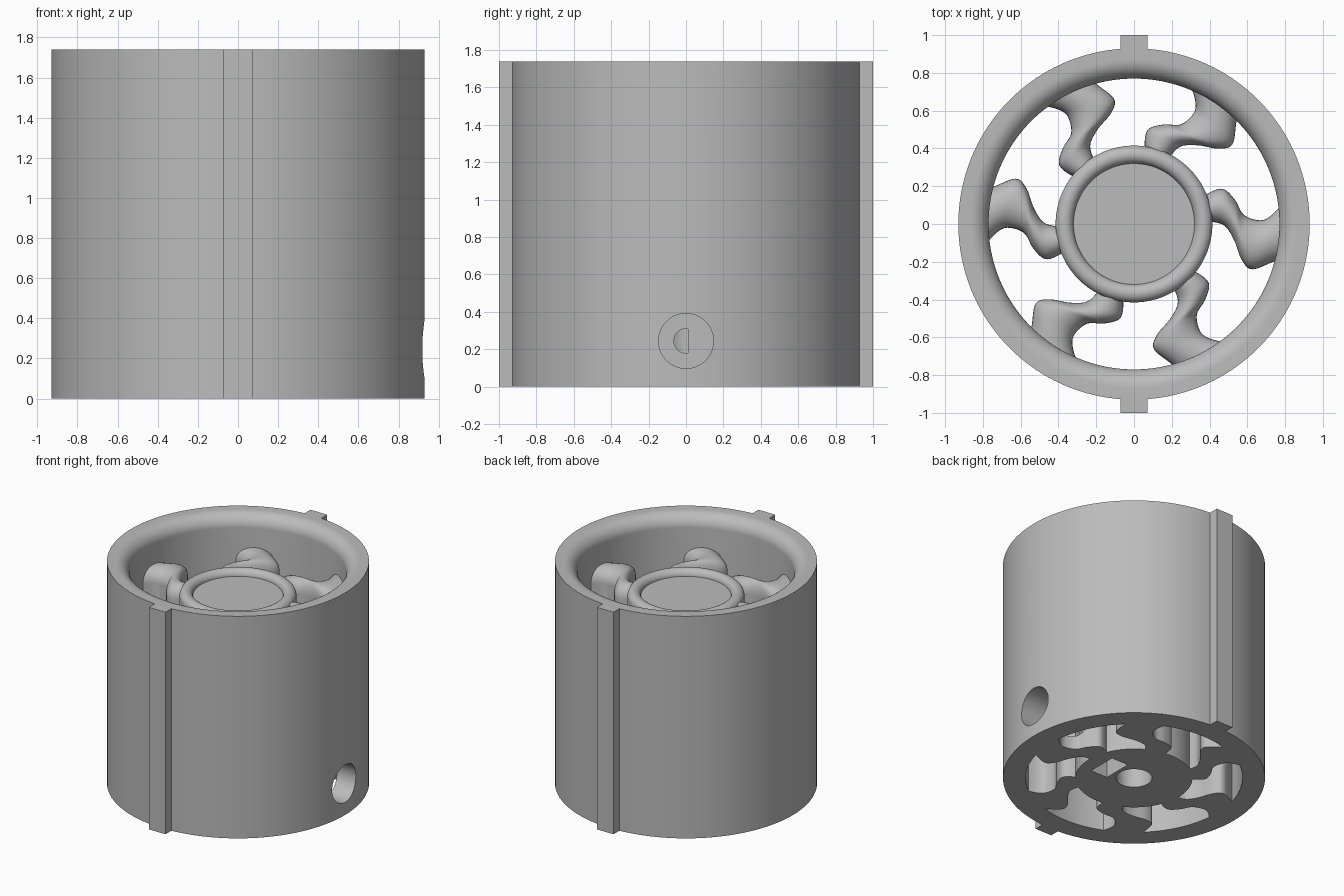
import bpy, bmesh, math
from mathutils import Matrix, Vector

cube = bpy.data.objects.get("Cube")
if cube:
    bpy.data.objects.remove(cube, do_unlink=True)

grey = bpy.data.materials.new("plain grey")
grey.use_nodes = True
COLOUR = (0.5, 0.5, 0.5, 1)
grey.diffuse_color = COLOUR
grey.node_tree.nodes["Principled BSDF"].inputs["Base Color"].default_value = COLOUR

HEIGHT, WALL_OUT, WALL_IN = 1.74, 0.93, 0.77
HUB_R, HUB_IN, HUB_TOP = 0.415, 0.32, 1.47
BORE_R, BORE_TOP = 0.128, 1.0
HOLE_Z = 0.245


def finish(name, bm):
    bmesh.ops.recalc_face_normals(bm, faces=bm.faces)
    mesh = bpy.data.meshes.new(name)
    bm.to_mesh(mesh)
    bm.free()
    mesh.materials.append(grey)
    obj = bpy.data.objects.new(name, mesh)
    bpy.context.collection.objects.link(obj)
    return obj


def arc(cx, cz, r, start, end, n):
    angles = [math.radians(start + (end - start) * i / n) for i in range(n + 1)]
    return [(cx + r * math.cos(a), cz + r * math.sin(a)) for a in angles]


def lathe(name, profile, steps=128):
    bm = bmesh.new()
    verts = [bm.verts.new((r, 0, z)) for r, z in profile]
    edges = [bm.edges.new(pair) for pair in zip(verts, verts[1:])]
    bmesh.ops.spin(bm, geom=verts + edges, cent=(0, 0, 0), axis=(0, 0, 1),
                   angle=math.tau, steps=steps)
    bmesh.ops.remove_doubles(bm, verts=bm.verts, dist=0.0001)
    return finish(name, bm)


def box(name, low, high):
    bm = bmesh.new()
    low, high = Vector(low), Vector(high)
    bmesh.ops.create_cube(bm, size=1, matrix=Matrix.Translation((low + high) / 2)
                          @ Matrix.Diagonal((high - low).to_4d()))
    return finish(name, bm)


def rod_along_x(name, radius, x0, x1):
    bm = bmesh.new()
    place = Matrix.Translation(((x0 + x1) / 2, 0, HOLE_Z)) @ Matrix.Rotation(math.pi / 2, 4, "Y")
    bmesh.ops.create_cone(bm, cap_ends=True, segments=64, radius1=radius,
                          radius2=radius, depth=x1 - x0, matrix=place)
    return finish(name, bm)


def smooth_path(points, per=6):
    # Catmull-Rom through the points
    pts = [Vector(p) for p in points]
    pts = [2 * pts[0] - pts[1]] + pts + [2 * pts[-1] - pts[-2]]
    out = []
    for a, b, c, d in zip(pts, pts[1:], pts[2:], pts[3:]):
        for i in range(per):
            t = i / per
            out.append(0.5 * (2 * b + (c - a) * t + (2 * a - 5 * b + 4 * c - d) * t ** 2
                              + (3 * b - a - 3 * c + d) * t ** 3))
    return out + [pts[-2]]


def spoke(name, angle):
    # S-shaped vane with a rounded crest, lofted between its two side edges
    side_a = smooth_path([(.36, .12), (.39, .16), (.47, .186), (.535, .127),
                          (.58, .05), (.66, .02), (.72, .04), (.80, .12)])
    side_b = smooth_path([(.37, .01), (.41, .012), (.48, -.01), (.53, -.085),
                          (.57, -.19), (.626, -.24), (.737, -.20), (.82, -.17)])
    base, rise, n = 1.39, 0.1, 14
    bm = bmesh.new()
    rings = []
    for a, b in zip(side_a, side_b):
        ring = [bm.verts.new((*a, 0))]
        for i in range(n + 1):
            t = math.pi * i / n
            p = a.lerp(b, (1 - math.cos(t)) / 2)
            ring.append(bm.verts.new((*p, base + rise * math.sin(t))))
        ring.append(bm.verts.new((*b, 0)))
        rings.append(ring)
    for r, s in zip(rings, rings[1:]):
        for i in range(len(r)):
            j = (i + 1) % len(r)
            bm.faces.new((r[i], r[j], s[j], s[i]))
    bm.faces.new(rings[0])
    bm.faces.new(rings[-1])
    bmesh.ops.rotate(bm, verts=bm.verts, matrix=Matrix.Rotation(angle, 3, "Z"))
    return finish(name, bm)


def cut(obj, cutters):
    bpy.context.view_layer.objects.active = obj
    for cutter in cutters:
        mod = obj.modifiers.new("cut", "BOOLEAN")
        mod.operation, mod.solver, mod.object = "DIFFERENCE", "EXACT", cutter
        bpy.ops.object.modifier_apply(modifier=mod.name)


# Outer wall with a rounded inner lip
lip = 0.1
wall = lathe("outer_wall", [(WALL_OUT, 0), (WALL_OUT, HEIGHT)]
             + arc(WALL_IN + lip, HEIGHT - lip, lip, 90, 180, 12)
             + [(WALL_IN, 0), (WALL_OUT, 0)], 160)

# Hub with a rounded rim and a blind shaft bore
rim_r = (HUB_R - HUB_IN) / 2
hub = lathe("hub", [(0, BORE_TOP), (BORE_R, BORE_TOP), (BORE_R, 0), (HUB_R, 0)]
            + arc(HUB_IN + rim_r, HUB_TOP, rim_r, 0, 180, 16) + [(0, HUB_TOP)])

# Alignment keys, front and back
keys = [box("front_key", (-.072, -1, 0), (.072, -.9, HEIGHT)),
        box("back_key", (-.072, .9, 0), (.072, 1, HEIGHT))]

# Six vanes
spokes = [spoke(f"spoke_{i + 1}", i * math.tau / 6) for i in range(6)]

# Screw access hole, screw hole and nut slot
access = rod_along_x("access_cutter", 0.147, 0.37, 1.1)
screw = rod_along_x("screw_cutter", 0.065, 0.0, 0.5)
slot = box("nut_slot_cutter", (.155, -.115, -.1), (.3, .115, .36))
cut(wall, [access])
cut(spokes[0], [access])
cut(hub, [access, screw, slot])
for cutter in (access, screw, slot):
    bpy.data.objects.remove(cutter, do_unlink=True)

# Smooth shading with sharp edges kept
bpy.ops.object.select_all(action="DESELECT")
for obj in [wall, hub] + keys + spokes:
    obj.select_set(True)
bpy.context.view_layer.objects.active = wall
bpy.ops.object.shade_smooth_by_angle(angle=math.radians(30))
